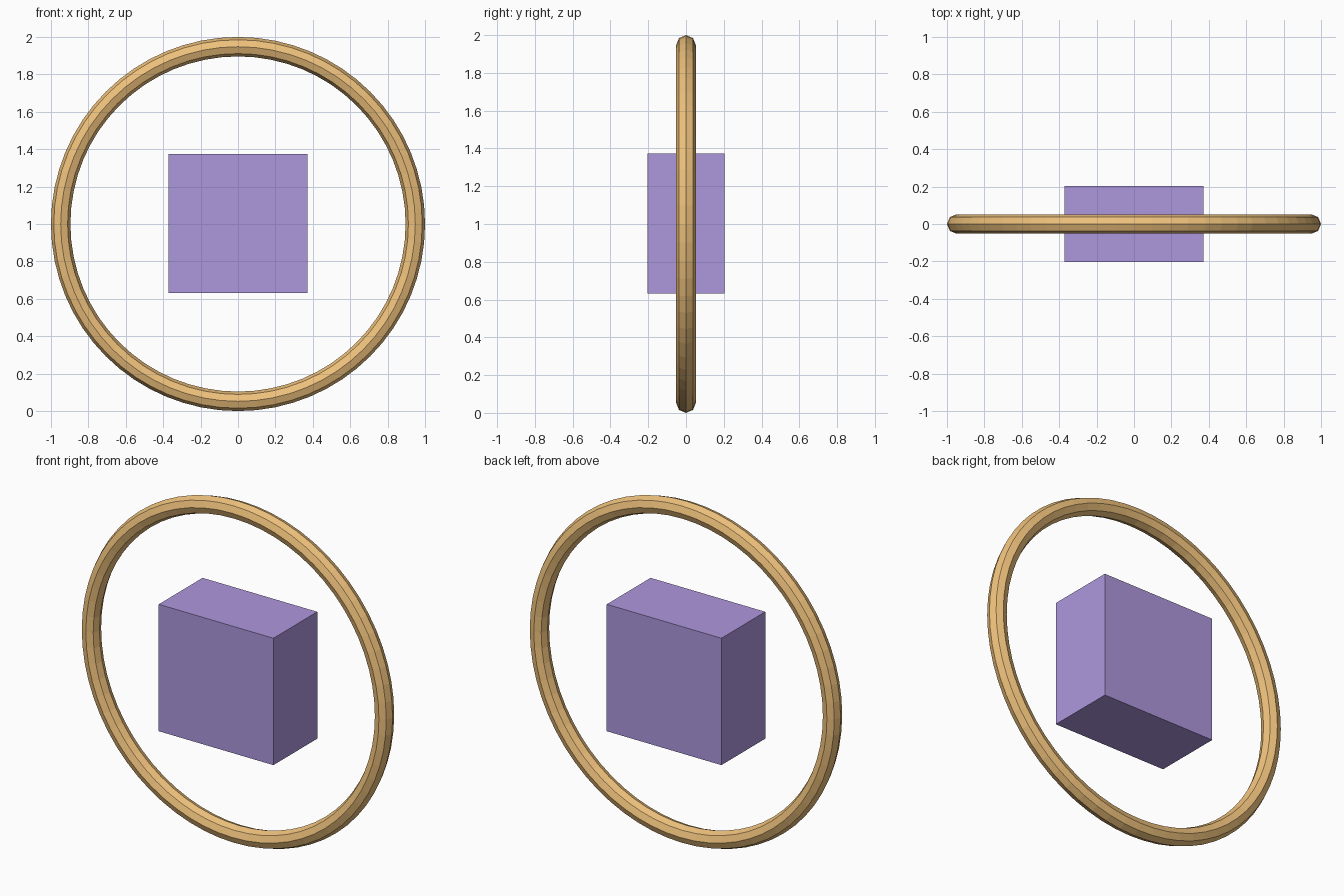
import bpy
from math import pi

if "Cube" in bpy.data.objects:
    bpy.data.objects.remove(bpy.data.objects["Cube"])


def paint(obj, name, color):
    mat = bpy.data.materials.new(name)
    mat.diffuse_color = color
    mat.use_nodes = True
    mat.node_tree.nodes["Principled BSDF"].inputs["Base Color"].default_value = mat.diffuse_color
    obj.data.materials.append(mat)


# Upright hoop with an octagonal cross-section
MINOR = 0.052
bpy.ops.mesh.primitive_torus_add(
    major_segments=64, minor_segments=8,
    major_radius=1 - MINOR, minor_radius=MINOR,
    location=(0, 0, 1), rotation=(pi / 2, 0, 0))
hoop = bpy.context.object
hoop.name = "hoop"
paint(hoop, "tan", (0.85, 0.53, 0.20, 1))

# Block floating in the middle of the hoop
bpy.ops.mesh.primitive_cube_add(size=1, location=(0, 0, 1.003))
block = bpy.context.object
block.name = "center_block"
block.scale = (0.742, 0.405, 0.742)
bpy.ops.object.transform_apply(location=False, rotation=False, scale=True)
paint(block, "lavender", (0.42, 0.31, 0.72, 1))
